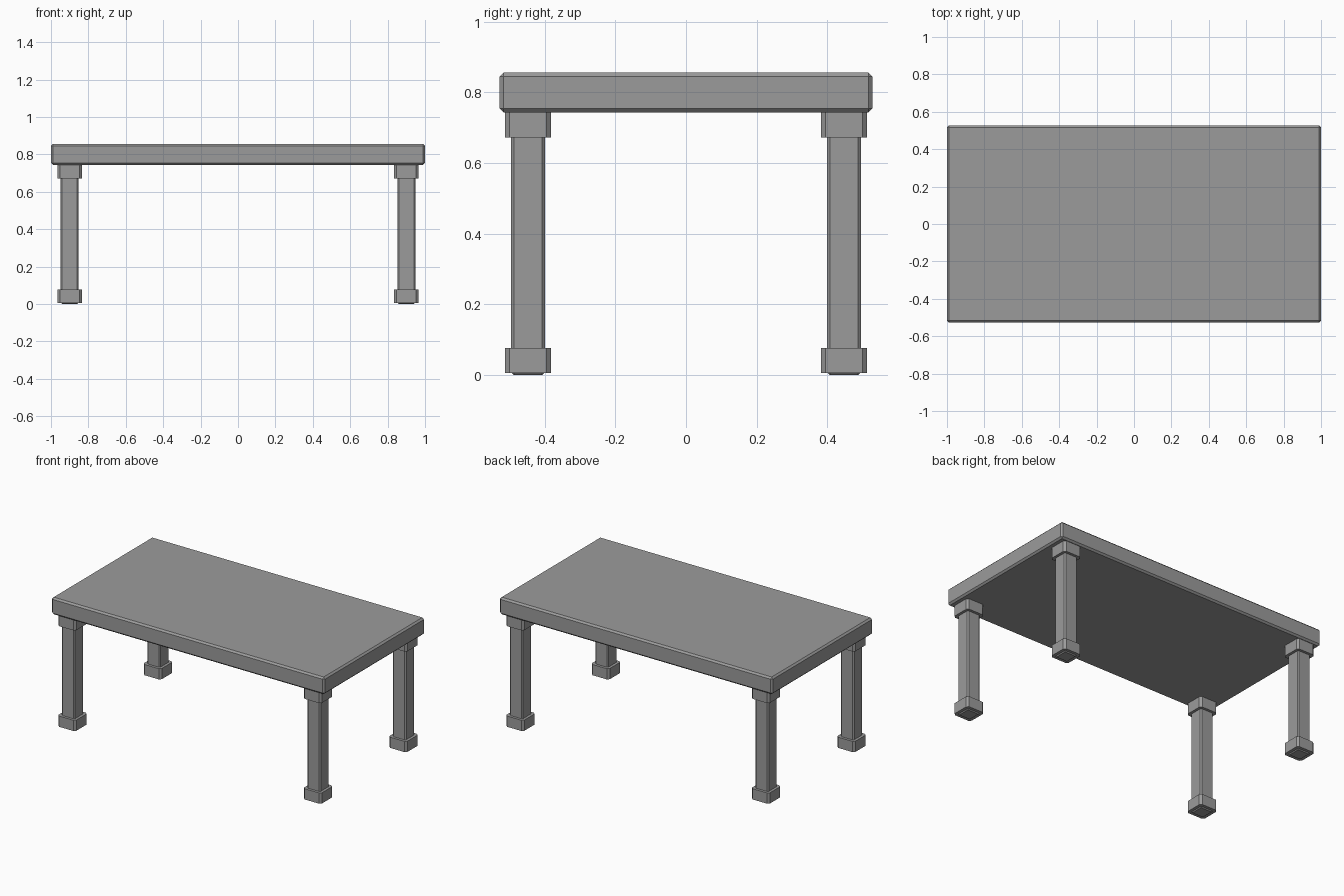
import bpy
import bmesh

cube = bpy.data.objects.get("Cube")
if cube:
    bpy.data.objects.remove(cube, do_unlink=True)

# Single grey finish
grey = bpy.data.materials.new("plain_grey")
grey.use_nodes = True
colour = (0.33, 0.33, 0.33, 1)
grey.diffuse_color = colour
grey.node_tree.nodes["Principled BSDF"].inputs["Base Color"].default_value = colour


def chamfered_box(name, x, y, width, depth, bottom, top, chamfer, upright_only=False):
    """Box between two heights, chamfered on all edges or only the upright ones."""
    bm = bmesh.new()
    bmesh.ops.create_cube(bm, size=1)
    for v in bm.verts:
        v.co.x *= width
        v.co.y *= depth
        v.co.z *= top - bottom
    edges = [e for e in bm.edges
             if not upright_only or abs(e.verts[0].co.z - e.verts[1].co.z) > 0.01]
    bmesh.ops.bevel(bm, geom=edges, offset=chamfer, segments=1,
                    affect='EDGES', profile=0.5)
    mesh = bpy.data.meshes.new(name)
    bm.to_mesh(mesh)
    bm.free()
    mesh.materials.append(grey)
    obj = bpy.data.objects.new(name, mesh)
    obj.location = (x, y, (top + bottom) / 2)
    bpy.context.collection.objects.link(obj)
    return obj


# Table top
chamfered_box("table_top", 0, 0, 2.0, 1.054, 0.743, 0.856, 0.011)

# Four legs, each a post with a collar at the top and a foot block at the bottom
for end, sy in (("front", -1), ("back", 1)):
    for side, sx in (("right", -1), ("left", 1)):
        x, y = sx * 0.9, sy * 0.447
        tag = f"{end}_{side}"
        chamfered_box(f"{tag}_leg_post", x, y, 0.096, 0.096, 0, 0.748, 0.008)
        chamfered_box(f"{tag}_leg_collar", x, y, 0.131, 0.131, 0.672, 0.743, 0.013, True)
        chamfered_box(f"{tag}_leg_foot", x, y, 0.131, 0.131, 0.006, 0.077, 0.013, True)
